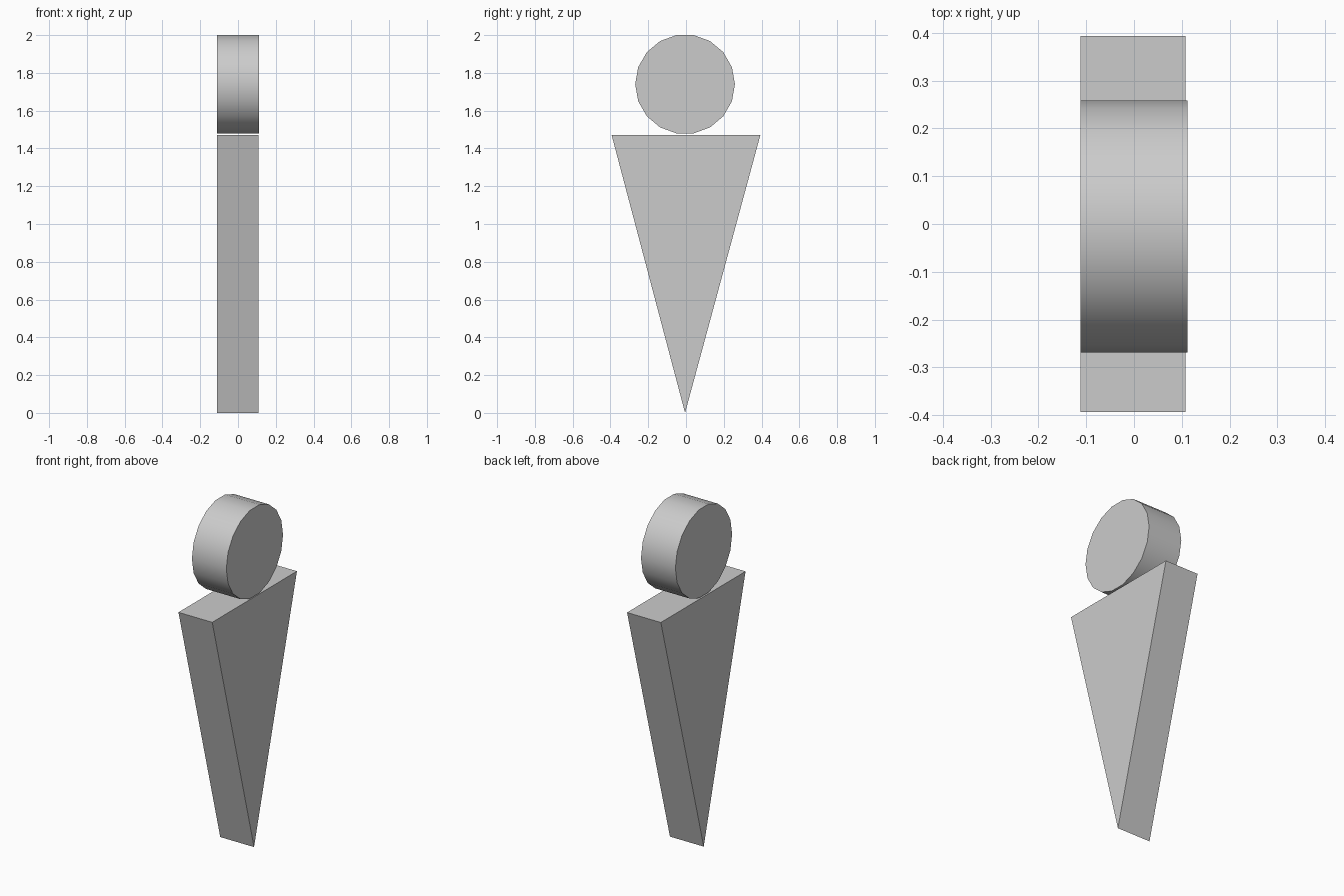
import bpy
import math

cube = bpy.data.objects.get("Cube")
if cube:
    bpy.data.objects.remove(cube, do_unlink=True)

# Single grey material
grey = bpy.data.materials.new("light grey")
grey.use_nodes = True
grey.diffuse_color = (0.6, 0.6, 0.6, 1)
grey.node_tree.nodes["Principled BSDF"].inputs["Base Color"].default_value = (0.6, 0.6, 0.6, 1)


def extrude_profile(name, profile, x0, x1):
    """Solid made by sweeping a (y, z) outline along x."""
    n = len(profile)
    verts = [(x, y, z) for x in (x0, x1) for y, z in profile]
    faces = [tuple(reversed(range(n))), tuple(range(n, 2 * n))]
    faces += [(i, (i + 1) % n, (i + 1) % n + n, i + n) for i in range(n)]
    mesh = bpy.data.meshes.new(name)
    mesh.from_pydata(verts, [], faces)
    mesh.materials.append(grey)
    obj = bpy.data.objects.new(name, mesh)
    bpy.context.collection.objects.link(obj)
    return obj


# Wedge body, point down
extrude_profile("wedge_body", [(-0.005, 0), (0.394, 1.472), (-0.394, 1.472)], -0.112, 0.108)

# Round head: 18-sided disc with a flat side on top
sides, radius = 18, 0.264
angles = [2 * math.pi * i / sides for i in range(sides)]
outline = [(-0.005 + radius * math.cos(a), 1.74 + radius * math.sin(a)) for a in angles]
head = extrude_profile("disc_head", outline, -0.112, 0.112)

# Smooth rim, sharp caps
bpy.ops.object.select_all(action="DESELECT")
head.select_set(True)
bpy.context.view_layer.objects.active = head
bpy.ops.object.shade_smooth_by_angle(angle=math.radians(30))
